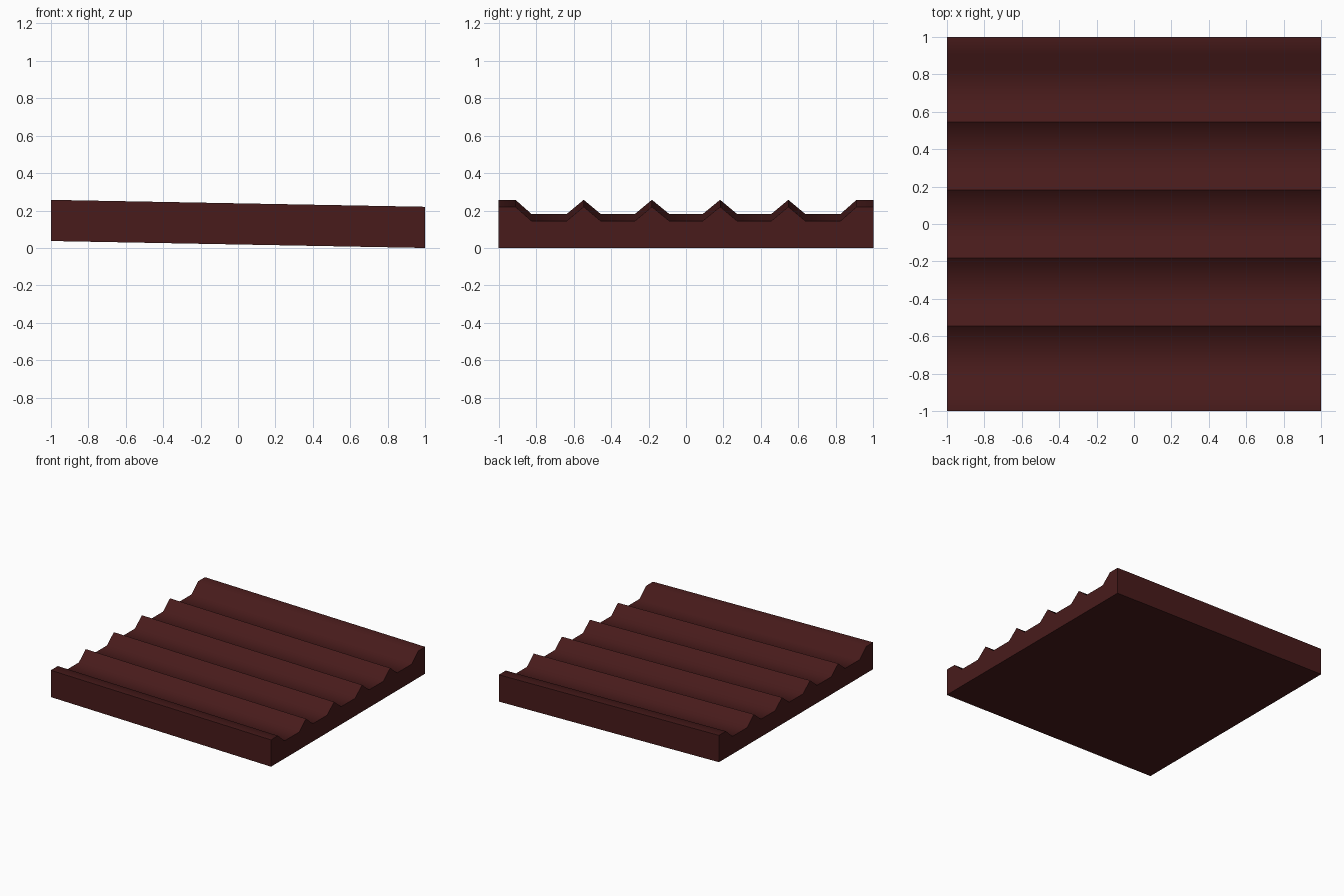
import bpy, bmesh, math

if "Cube" in bpy.data.objects:
    bpy.data.objects.remove(bpy.data.objects["Cube"])

PEAK, VALLEY, TILT = 0.22, 0.145, 0.037

# Half profile of the ridged top (y, z), mirrored to the other side
half = [(0.09, VALLEY)]
for centre in (0.182, 0.546):
    if centre > 0.2:
        half.append((centre - 0.09, VALLEY))
    half += [(centre, PEAK), (centre + 0.09, VALLEY)]
half += [(0.825, VALLEY), (0.91, PEAK), (1.0, PEAK)]
profile = [(-y, z) for y, z in reversed(half)] + half

# Solid ridged panel: top profile over a flat underside, tilted down towards +x
bm = bmesh.new()
rows = {}
for x in (-1, 1):
    lift = TILT * (1 - x) / 2
    rows[x] = [(bm.verts.new((x, y, lift)), bm.verts.new((x, y, z + lift)))
               for y, z in profile]
for i in range(len(profile) - 1):
    (a0, a1), (b0, b1) = rows[-1][i], rows[-1][i + 1]
    (c0, c1), (d0, d1) = rows[1][i], rows[1][i + 1]
    for face in ((a1, c1, d1, b1), (a0, b0, d0, c0),
                 (a0, a1, b1, b0), (c0, d0, d1, c1)):
        bm.faces.new(face)

# Long side walls
for i in (0, -1):
    a, c = rows[-1][i], rows[1][i]
    bm.faces.new((a[0], c[0], c[1], a[1]))
bmesh.ops.recalc_face_normals(bm, faces=bm.faces)

mesh = bpy.data.meshes.new("ridged_roof_panel")
bm.to_mesh(mesh)
bm.free()
panel = bpy.data.objects.new("ridged_roof_panel", mesh)
bpy.context.collection.objects.link(panel)

# Dark red finish
paint = bpy.data.materials.new("dark_red")
paint.diffuse_color = (0.065, 0.011, 0.011, 1)
paint.use_nodes = True
paint.node_tree.nodes["Principled BSDF"].inputs["Base Color"].default_value = paint.diffuse_color
mesh.materials.append(paint)

# Soft shading across the ridges, crisp outer edges
bpy.context.view_layer.objects.active = panel
panel.select_set(True)
bpy.ops.object.shade_smooth_by_angle(angle=math.radians(60))
